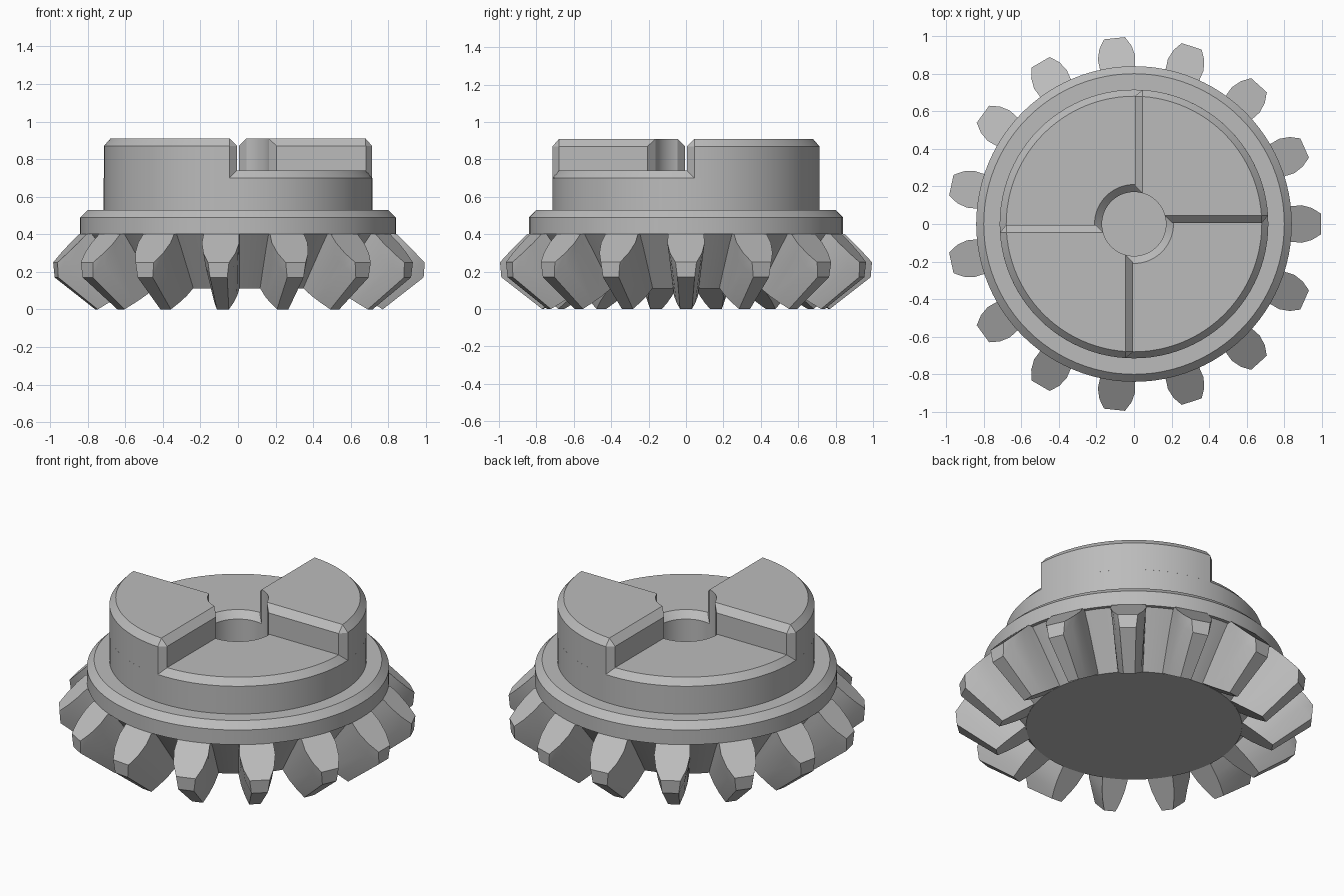
import bpy, bmesh, math
from mathutils import Matrix

cube = bpy.data.objects.get("Cube")
if cube:
    bpy.data.objects.remove(cube, do_unlink=True)

TEETH = 15
HUB_R, RIM_R, BORE_R = 0.715, 0.68, 0.17

steel = bpy.data.materials.new("grey_steel")
steel.use_nodes = True
steel.diffuse_color = (0.5, 0.5, 0.5, 1)
steel.node_tree.nodes["Principled BSDF"].inputs["Base Color"].default_value = (0.5, 0.5, 0.5, 1)


def finish(bm, name):
    """Turn a bmesh into a named, shaded object."""
    bmesh.ops.remove_doubles(bm, verts=bm.verts, dist=0.0005)
    bmesh.ops.recalc_face_normals(bm, faces=bm.faces)
    mesh = bpy.data.meshes.new(name)
    bm.to_mesh(mesh)
    bm.free()
    mesh.materials.append(steel)
    ob = bpy.data.objects.new(name, mesh)
    bpy.context.collection.objects.link(ob)
    bpy.ops.object.select_all(action='DESELECT')
    ob.select_set(True)
    bpy.context.view_layer.objects.active = ob
    bpy.ops.object.shade_smooth_by_angle(angle=math.radians(25))
    return ob


def bridge(bm, ring_a, ring_b):
    """Join two equal loops with quads."""
    n = len(ring_a)
    for i in range(n):
        j = (i + 1) % n
        bm.faces.new((ring_a[i], ring_a[j], ring_b[j], ring_b[i]))


# Turned body: root cone, collar, hub and blind bore
profile = [(0, 0.11), (0.6, 0.11), (0.82, 0.40), (0.84, 0.40), (0.84, 0.49),
           (0.80, 0.53), (HUB_R, 0.53), (HUB_R, 0.70), (RIM_R, 0.74),
           (0.21, 0.74), (BORE_R, 0.70), (BORE_R, 0.40), (0, 0.40)]
bm = bmesh.new()
line = [bm.verts.new((r, 0, z)) for r, z in profile]
edges = [bm.edges.new(pair) for pair in zip(line, line[1:])]
bmesh.ops.spin(bm, geom=line + edges, cent=(0, 0, 0), axis=(0, 0, 1),
               angle=math.tau, steps=96, use_merge=True)
finish(bm, "gear_body")

# Bevel gear teeth: half sections as (radius, height, half width)
heel = [(0.78, 0.40, 0.092), (0.845, 0.40, 0.095), (0.89, 0.355, 0.10),
        (0.945, 0.30, 0.086), (0.994, 0.25, 0.056)]
shoulder = [(0.76, 0.34, 0.09), (0.81, 0.325, 0.09), (0.865, 0.28, 0.09),
            (0.93, 0.225, 0.075), (0.988, 0.17, 0.046)]
toe = [(0.57, 0.13, 0.072), (0.61, 0.105, 0.07), (0.66, 0.07, 0.064),
       (0.715, 0.035, 0.051), (0.77, 0.0, 0.032)]


def section(bm, half, turn):
    points = [(r, w, z) for r, z, w in half] + [(r, -w, z) for r, z, w in reversed(half)]
    return [bm.verts.new(turn @ Matrix.Translation(p).to_translation()) for p in points]


bm = bmesh.new()
for k in range(TEETH):
    turn = Matrix.Rotation(math.tau * k / TEETH, 3, 'Z')
    rings = [section(bm, half, turn) for half in (heel, shoulder, toe)]
    bridge(bm, rings[0], rings[1])
    bridge(bm, rings[1], rings[2])
    bm.faces.new(rings[0])
    bm.faces.new(rings[2])
finish(bm, "gear_teeth")


# Clutch dogs: two raised quarter sectors with chamfered edges
def arc(radius, offset, steps=24):
    start = math.asin(offset / radius)
    span = math.pi / 2 - 2 * start
    return [(radius * math.cos(start + span * i / steps),
             radius * math.sin(start + span * i / steps)) for i in range(steps + 1)]


WALL, EDGE = 0.005, 0.045
inner = arc(BORE_R, EDGE)[::-1]
lower = [(0.205, WALL), (RIM_R, WALL)] + arc(HUB_R, EDGE) + [(WALL, RIM_R), (WALL, 0.205)] + inner
top_arc = arc(RIM_R, EDGE)
upper = [inner[-1], top_arc[0]] + top_arc + [top_arc[-1], inner[0]] + inner

for name, angle in (("back_clutch_dog", 0), ("front_clutch_dog", math.pi)):
    bm = bmesh.new()
    rings = [[bm.verts.new((x, y, z)) for x, y in outline]
             for outline, z in ((lower, 0.70), (lower, 0.87), (upper, 0.91))]
    bridge(bm, rings[0], rings[1])
    bridge(bm, rings[1], rings[2])
    bm.faces.new(rings[0])
    bm.faces.new(rings[2])
    bmesh.ops.rotate(bm, verts=bm.verts, cent=(0, 0, 0), matrix=Matrix.Rotation(angle, 3, 'Z'))
    finish(bm, name)
